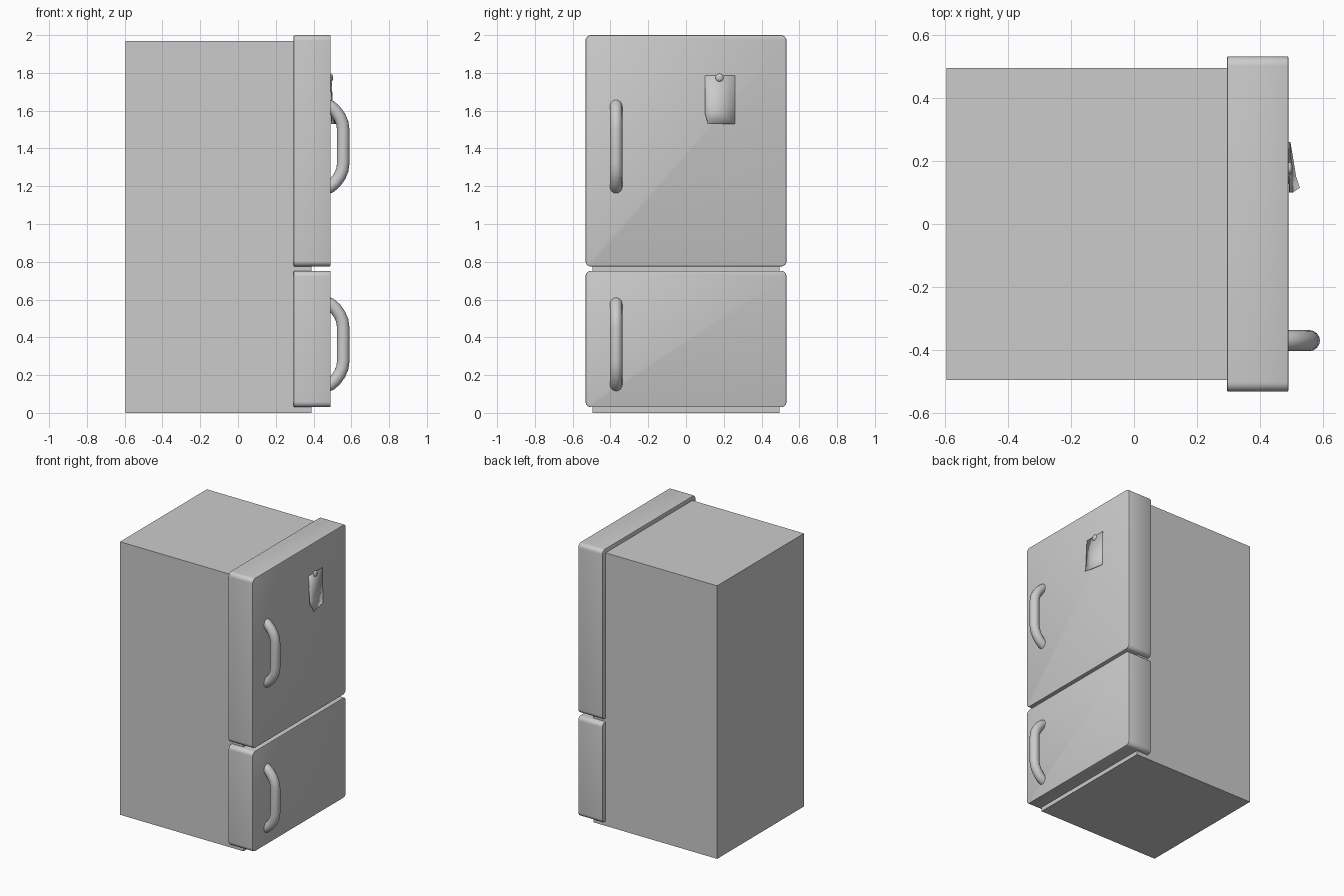
import bpy, bmesh, math

if "Cube" in bpy.data.objects:
    bpy.data.objects.remove(bpy.data.objects["Cube"])


def mesh_object(name, bm, smooth=True):
    bmesh.ops.recalc_face_normals(bm, faces=bm.faces)
    mesh = bpy.data.meshes.new(name)
    bm.to_mesh(mesh)
    bm.free()
    obj = bpy.data.objects.new(name, mesh)
    bpy.context.collection.objects.link(obj)
    if smooth:
        bpy.context.view_layer.objects.active = obj
        obj.select_set(True)
        bpy.ops.object.shade_smooth_by_angle(angle=math.radians(35))
        obj.select_set(False)
    return obj


def box(x0, x1, y0, y1, z0, z1):
    bm = bmesh.new()
    bmesh.ops.create_cube(bm, size=1)
    for v in bm.verts:
        v.co = ((x0 + x1) / 2 + v.co.x * (x1 - x0),
                (y0 + y1) / 2 + v.co.y * (y1 - y0),
                (z0 + z1) / 2 + v.co.z * (z1 - z0))
    return bm


def door(name, z0, z1):
    # slab with rounded outline and slightly softened front and back rims
    bm = box(0.295, 0.49, -0.532, 0.532, z0, z1)
    along = [e for e in bm.edges if abs(e.verts[0].co.x - e.verts[1].co.x) > 0.1]
    bmesh.ops.bevel(bm, geom=along, offset=0.03, segments=6, profile=0.5, affect='EDGES')
    rims = [e for e in bm.edges if abs(e.verts[0].co.x - e.verts[1].co.x) < 1e-5]
    bmesh.ops.bevel(bm, geom=rims, offset=0.005, segments=2, profile=0.5, affect='EDGES')
    return mesh_object(name, bm)


def handle(name, zc, radius=0.033, sides=16):
    # bent tube, mirrored about its middle height
    half = [(0.465, 0.222), (0.49, 0.212), (0.515, 0.19), (0.538, 0.158),
            (0.552, 0.125), (0.557, 0.09)]
    path = half + [(x, -z) for x, z in reversed(half)]
    bm = bmesh.new()
    rings = []
    for i, (x, z) in enumerate(path):
        a, b = path[max(i - 1, 0)], path[min(i + 1, len(path) - 1)]
        dx, dz = b[0] - a[0], b[1] - a[1]
        d = math.hypot(dx, dz)
        nx, nz = -dz / d, dx / d
        ring = []
        for k in range(sides):
            t = 2 * math.pi * k / sides
            c, s = radius * math.cos(t), radius * math.sin(t)
            ring.append(bm.verts.new((x + nx * c, -0.37 + s, zc + z + nz * c)))
        rings.append(ring)
    for r0, r1 in zip(rings, rings[1:]):
        for k in range(sides):
            j = (k + 1) % sides
            bm.faces.new((r0[k], r0[j], r1[j], r1[k]))
    bm.faces.new(rings[0])
    bm.faces.new(rings[-1])
    return mesh_object(name, bm)


# Cabinet
mesh_object("cabinet", box(-0.595, 0.39, -0.495, 0.495, 0, 1.97), smooth=False)

# Doors and handles
door("lower_door", 0.03, 0.752)
door("upper_door", 0.775, 2.0)
handle("lower_handle", 0.363)
handle("upper_handle", 1.41)

# Paper note: rows of (x, y, z), lower free corner curling off the door
rows = [[(0.493, 0.10, 1.785), (0.492, 0.16, 1.785), (0.492, 0.26, 1.785)],
        [(0.503, 0.10, 1.59), (0.501, 0.155, 1.60), (0.493, 0.26, 1.62)],
        [(0.525, 0.115, 1.53), (0.513, 0.15, 1.53), (0.495, 0.26, 1.53)]]
bm = bmesh.new()
grid = [[bm.verts.new(p) for p in row] for row in rows]
for r0, r1 in zip(grid, grid[1:]):
    for k in range(2):
        bm.faces.new((r0[k], r1[k], r1[k + 1], r0[k + 1]))
note = mesh_object("paper_note", bm)
solid = note.modifiers.new("thickness", 'SOLIDIFY')
solid.thickness = 0.003
solid.offset = 0

# Round magnet holding the note
bm = bmesh.new()
bmesh.ops.create_uvsphere(bm, u_segments=16, v_segments=10, radius=0.021)
for v in bm.verts:
    v.co = (0.493 + v.co.x * 0.5, 0.177 + v.co.y, 1.775 + v.co.z)
mesh_object("magnet", bm)
